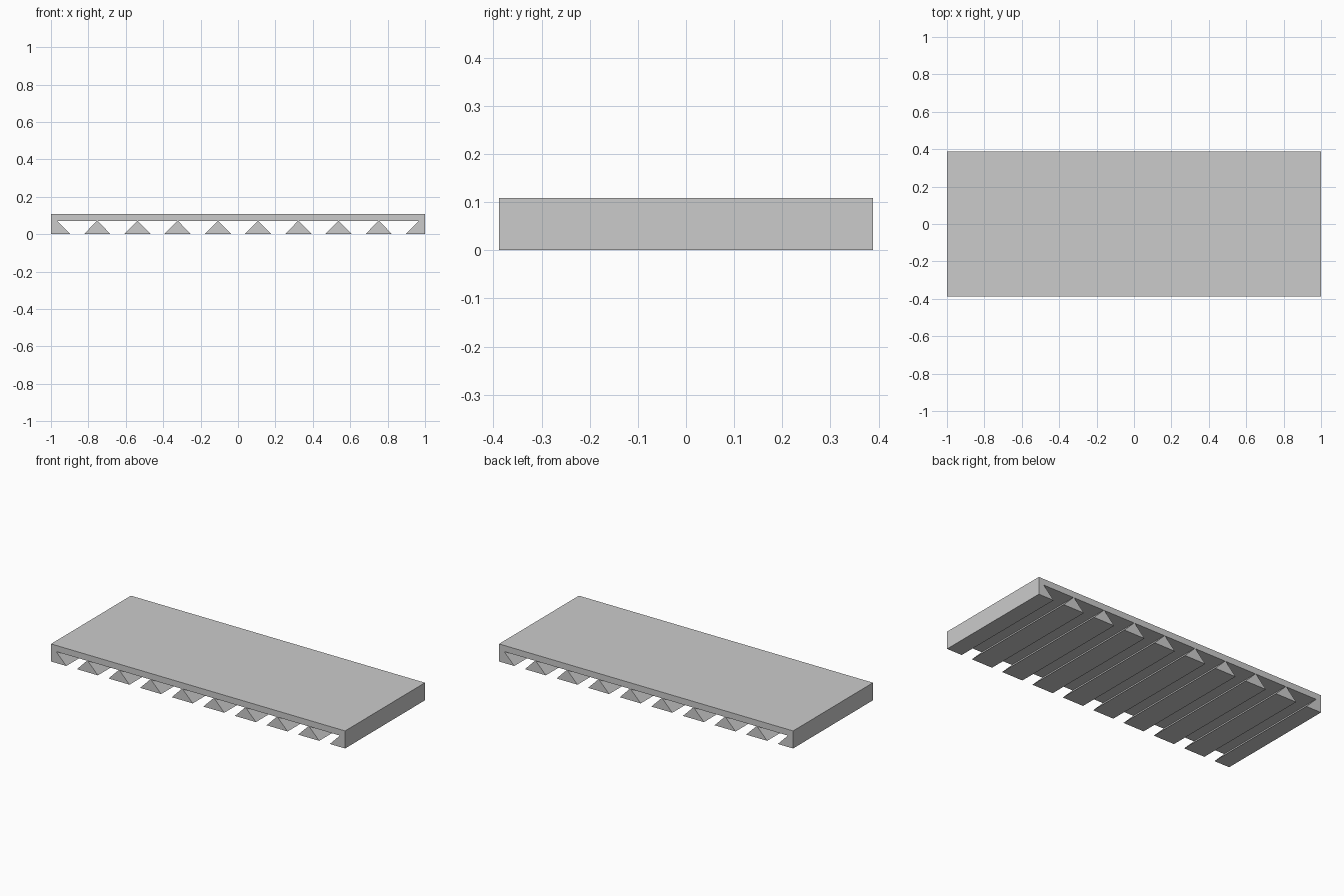
import bpy
import bmesh

if "Cube" in bpy.data.objects:
    bpy.data.objects.remove(bpy.data.objects["Cube"])

HALF_LENGTH, HALF_DEPTH, HEIGHT = 1.0, 0.388, 0.108
PITCH, GROOVE_TOP = 0.215, 0.07
MOUTH, ROOF = 0.036, 0.105   # half widths of each dovetail groove

# Cross-section: flat slab with nine dovetail grooves in the underside
profile = [(-HALF_LENGTH, HEIGHT), (-HALF_LENGTH, 0)]
for i in range(-4, 5):
    c = i * PITCH
    profile += [(c - MOUTH, 0), (c - ROOF, GROOVE_TOP),
                (c + ROOF, GROOVE_TOP), (c + MOUTH, 0)]
profile += [(HALF_LENGTH, 0), (HALF_LENGTH, HEIGHT)]

# Extrude the section from front to back
bm = bmesh.new()
face = bm.faces.new([bm.verts.new((x, -HALF_DEPTH, z)) for x, z in profile])
result = bmesh.ops.extrude_face_region(bm, geom=[face], use_keep_orig=True)
verts = [v for v in result["geom"] if isinstance(v, bmesh.types.BMVert)]
bmesh.ops.translate(bm, verts=verts, vec=(0, 2 * HALF_DEPTH, 0))
bmesh.ops.recalc_face_normals(bm, faces=bm.faces)

mesh = bpy.data.meshes.new("grooved_panel")
bm.to_mesh(mesh)
bm.free()
panel = bpy.data.objects.new("grooved_panel", mesh)
bpy.context.collection.objects.link(panel)
